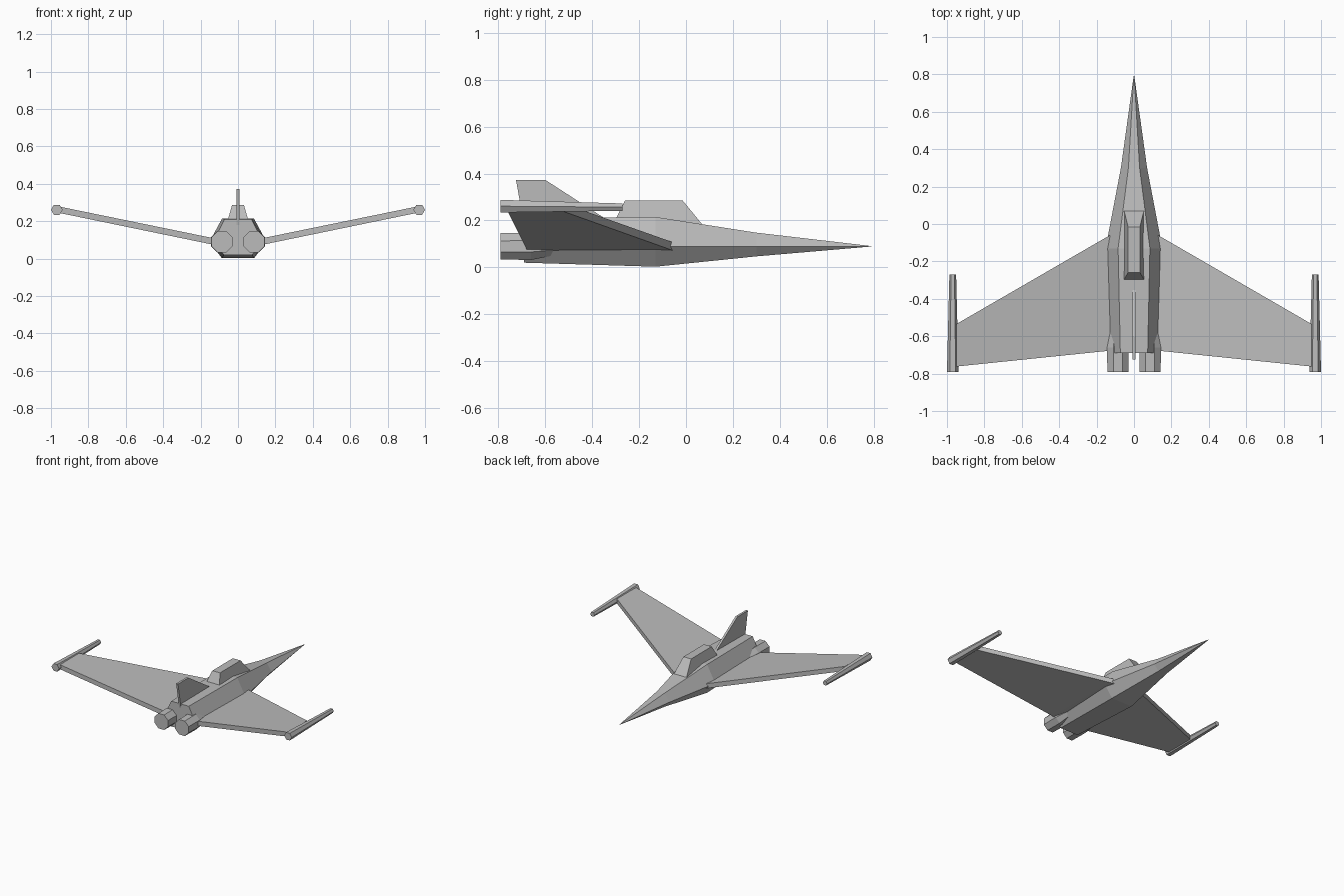
import bpy, bmesh, math
from mathutils import Vector

cube = bpy.data.objects.get("Cube")
if cube:
    bpy.data.objects.remove(cube, do_unlink=True)

grey = bpy.data.materials.new("hull grey")
grey.use_nodes = True
colour = (0.5, 0.5, 0.5, 1)
grey.diffuse_color = colour
grey.node_tree.nodes["Principled BSDF"].inputs["Base Color"].default_value = colour


def loft(name, rings, mirror=False):
    """Skin a row of equal-length point rings and cap both ends."""
    bm = bmesh.new()
    rows = [[bm.verts.new(p) for p in ring] for ring in rings]
    n = len(rows[0])
    for a, b in zip(rows, rows[1:]):
        for i in range(n):
            j = (i + 1) % n
            bm.faces.new((a[i], a[j], b[j], b[i]))
    bm.faces.new(rows[0])
    bm.faces.new(rows[-1])
    bmesh.ops.remove_doubles(bm, verts=bm.verts, dist=0.0005)
    bmesh.ops.recalc_face_normals(bm, faces=bm.faces)
    mesh = bpy.data.meshes.new(name)
    bm.to_mesh(mesh)
    bm.free()
    mesh.materials.append(grey)
    obj = bpy.data.objects.new(name, mesh)
    bpy.context.collection.objects.link(obj)
    if mirror:
        obj.modifiers.new("mirror", "MIRROR").use_mirror_merge = False
    return obj


def hull_ring(y, top, side, bottom, z_top, z_side, z_bottom):
    return [(top, y, z_top), (side, y, z_side), (bottom, y, z_bottom),
            (-bottom, y, z_bottom), (-side, y, z_side), (-top, y, z_top)]


def round_ring(x, y, z, radius, sides, turn=0):
    angles = [math.tau * (i + turn) / sides for i in range(sides)]
    return [(x + radius * math.cos(a), y, z + radius * math.sin(a)) for a in angles]


# Six-sided fuselage tapering to the nose
loft("fuselage", [
    hull_ring(-0.69, 0.073, 0.133, 0.075, 0.21, 0.09, 0.02),
    hull_ring(-0.13, 0.085, 0.152, 0.087, 0.215, 0.09, 0.003),
    hull_ring(0.30, 0.03, 0.07, 0.033, 0.148, 0.09, 0.047),
    hull_ring(0.79, 0.001, 0.002, 0.001, 0.091, 0.09, 0.089)])

# Canopy block with sloped ends and sides
loft("canopy", [
    [(-0.055, 0.08, 0.17), (0.055, 0.08, 0.17), (0.055, -0.30, 0.205), (-0.055, -0.30, 0.205)],
    [(-0.032, -0.015, 0.286), (0.032, -0.015, 0.286),
     (0.032, -0.26, 0.286), (-0.032, -0.26, 0.286)]])

# Swept tail fin
fin_profile = [(-0.725, 0.373), (-0.60, 0.373), (-0.34, 0.205), (-0.69, 0.18)]
loft("tail_fin", [[(x, y, z) for y, z in fin_profile] for x in (-0.008, 0.008)])


# Upswept wings
def wing_ring(x, y_front, y_back, low, high):
    return [(x, y_front, low), (x, y_front, high), (x, y_back, high), (x, y_back, low)]


loft("wings", [wing_ring(0.10, -0.045, -0.675, 0.068, 0.103),
               wing_ring(0.155, -0.075, -0.68, 0.079, 0.114),
               wing_ring(0.95, -0.535, -0.762, 0.243, 0.277)], mirror=True)

# Wingtip pods
loft("wingtip_pods", [round_ring(0.969, -0.79, 0.261, 0.031, 6),
                      round_ring(0.969, -0.27, 0.257, 0.018, 6)], mirror=True)

# Octagonal engines tapering into the hull
loft("engines", [round_ring(0.086, -0.79, 0.09, 0.061, 8, 0.5),
                 round_ring(0.086, -0.66, 0.09, 0.063, 8, 0.5),
                 round_ring(0.086, -0.53, 0.09, 0.035, 8, 0.5)], mirror=True)
